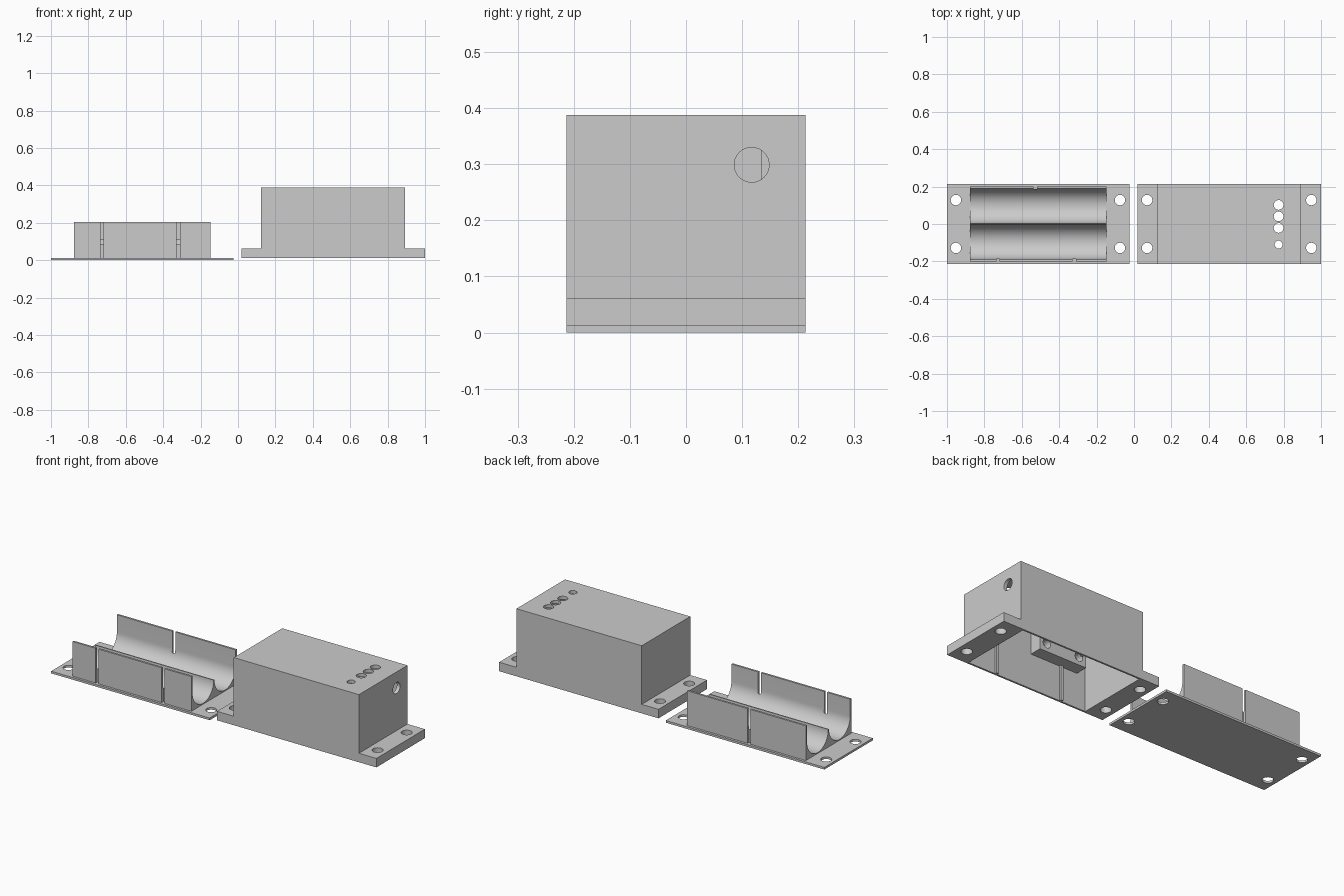
import bpy, bmesh, math
from mathutils import Matrix, Vector

if "Cube" in bpy.data.objects:
    bpy.data.objects.remove(bpy.data.objects["Cube"], do_unlink=True)

grey = bpy.data.materials.new("plain grey")
grey.use_nodes = True
grey.diffuse_color = (0.6, 0.6, 0.6, 1)
grey.node_tree.nodes["Principled BSDF"].inputs["Base Color"].default_value = (0.6, 0.6, 0.6, 1)


def finish(bm, name):
    bmesh.ops.recalc_face_normals(bm, faces=bm.faces)
    mesh = bpy.data.meshes.new(name)
    bm.to_mesh(mesh)
    bm.free()
    mesh.materials.append(grey)
    obj = bpy.data.objects.new(name, mesh)
    bpy.context.collection.objects.link(obj)
    return obj


def block(name, lo, hi):
    lo, hi = Vector(lo), Vector(hi)
    bm = bmesh.new()
    bmesh.ops.create_cube(bm, size=1, matrix=Matrix.Translation((lo + hi) / 2)
                          @ Matrix.Diagonal((*(hi - lo), 1)))
    return finish(bm, name)


def rod(name, centre, radius, length, axis="Z"):
    turn = {"X": Matrix.Rotation(math.pi / 2, 4, "Y"),
            "Y": Matrix.Rotation(math.pi / 2, 4, "X"), "Z": Matrix()}[axis]
    bm = bmesh.new()
    bmesh.ops.create_cone(bm, cap_ends=True, segments=32, radius1=radius, radius2=radius,
                          depth=length, matrix=Matrix.Translation(centre) @ turn)
    return finish(bm, name)


def extrude(name, points, offset):
    bm = bmesh.new()
    face = bm.faces.new([bm.verts.new(p) for p in points])
    out = bmesh.ops.extrude_face_region(bm, geom=[face])
    bmesh.ops.translate(bm, vec=offset,
                        verts=[v for v in out["geom"] if isinstance(v, bmesh.types.BMVert)])
    return finish(bm, name)


def cut(obj, cutters):
    """Subtract the cutters, then discard them."""
    for cutter in cutters:
        mod = obj.modifiers.new("cut", "BOOLEAN")
        mod.operation, mod.solver, mod.object = "DIFFERENCE", "EXACT", cutter
    bpy.context.view_layer.update()
    graph = bpy.context.evaluated_depsgraph_get()
    mesh = bpy.data.meshes.new_from_object(obj.evaluated_get(graph))
    obj.modifiers.clear()
    obj.data = mesh
    for cutter in cutters:
        bpy.data.objects.remove(cutter, do_unlink=True)


def smooth(obj):
    bpy.ops.object.select_all(action="DESELECT")
    obj.select_set(True)
    bpy.context.view_layer.objects.active = obj
    bpy.ops.object.shade_smooth_by_angle(angle=math.radians(30))


def screw_holes(xs):
    return [rod("hole", (x, y, 0), 0.028, 0.4) for x in xs for y in (-0.128, 0.128)]


HALF, BASE, WALL_TOP = 0.213, 0.012, 0.205

# Lid plate with four screw holes
lid = block("lid_plate", (-1, -HALF, 0), (-0.025, HALF, BASE))
cut(lid, screw_holes((-0.952, -0.075)))
smooth(lid)

# Twin-trough battery cradle: cross-section swept along x
x0, x1, outer, radius, mid, axis_z = -0.877, -0.147, 0.2, 0.093, 0.096, 0.11
section = [(-outer, 0.01), (outer, 0.01), (outer, WALL_TOP), (mid + radius, WALL_TOP)]
for centre in (mid, -mid):
    for i in range(33):
        a = -math.pi * i / 32
        section.append((centre + radius * math.cos(a), axis_z + radius * math.sin(a)))
section += [(-mid - radius, WALL_TOP), (-outer, WALL_TOP)]
cradle = extrude("battery_cradle", [(x0, y, z) for y, z in section], (x1 - x0, 0, 0))

# Slots in the cradle walls, and the matching ribs inside the case
slots = [(-0.727, -1), (-0.32, -1), (-0.527, 1)]
cutters = []
for x, side in slots:
    ys = sorted((side * 0.186, side * 0.22))
    cutters.append(block("slot", (x - 0.009, ys[0], BASE), (x + 0.009, ys[1], 0.3)))
    ys = sorted((side * 0.191, side * 0.208))
    block("case_rib", (x + 1.013, ys[0], BASE), (x + 1.027, ys[1], WALL_TOP))
cut(cradle, cutters)
smooth(cradle)

# Case: flanged outline swept across y, hollow from below
outline = [(0.02, BASE), (1, BASE), (1, 0.062), (0.893, 0.062), (0.893, 0.388),
           (0.123, 0.388), (0.123, 0.062), (0.02, 0.062)]
case = extrude("case", [(x, -HALF, z) for x, z in outline], (0, 2 * HALF, 0))
cutters = [block("cavity", (0.138, -0.203, -0.1), (0.873, 0.203, 0.37))]
cutters += screw_holes((0.07, 0.948))
cutters += [rod("hole", (0.773, y, 0.38), r, 0.1)
            for y, r in ((0.102, 0.026), (0.041, 0.026), (-0.021, 0.026), (-0.11, 0.021))]
cutters.append(rod("hole", (0.88, 0.117, 0.299), 0.031, 0.1, "X"))
cut(case, cutters)
smooth(case)

# Board rails under the case roof, each with two small holes
for side in (-1, 1):
    ys = sorted((side * 0.134, side * 0.206))
    rail = block("board_rail", (0.19, ys[0], WALL_TOP), (0.48, ys[1], 0.375))
    cut(rail, [rod("hole", (x, side * 0.134, 0.25), 0.024, 0.08, "Y") for x in (0.235, 0.437)])
    smooth(rail)
